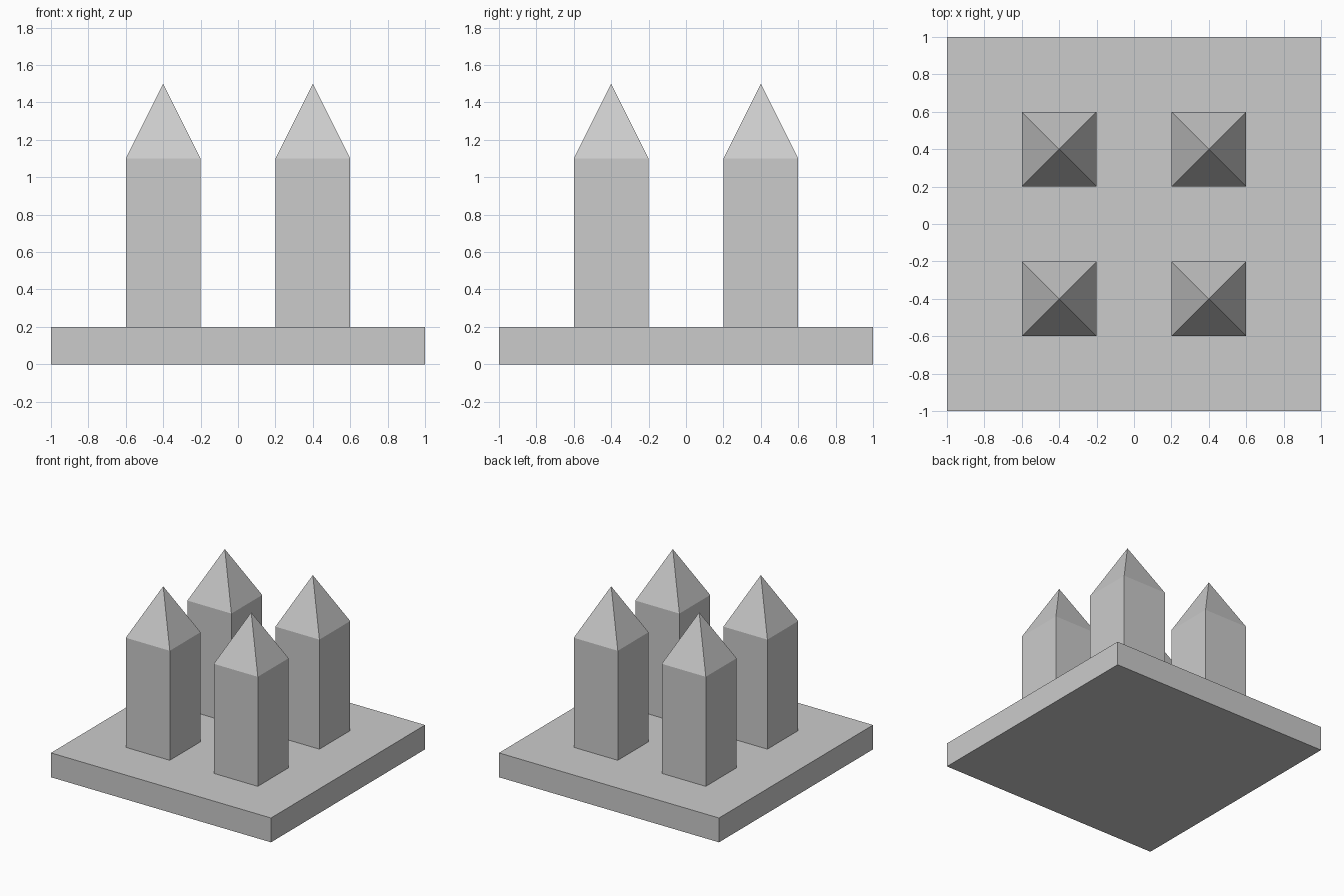
import bpy
import bmesh

if "Cube" in bpy.data.objects:
    bpy.data.objects.remove(bpy.data.objects["Cube"])

BASE_TOP = 0.2
SHAFT_TOP = 1.1
TIP = 1.5
HALF = 0.2      # half width of a tower
OFFSET = 0.4    # tower centre distance from each axis


def add_object(name, bm, location=(0, 0, 0)):
    bmesh.ops.recalc_face_normals(bm, faces=bm.faces)
    mesh = bpy.data.meshes.new(name)
    bm.to_mesh(mesh)
    bm.free()
    obj = bpy.data.objects.new(name, mesh)
    obj.location = location
    bpy.context.collection.objects.link(obj)
    return obj


def box(half, z0, z1):
    bm = bmesh.new()
    bmesh.ops.create_cube(bm, size=1)
    bmesh.ops.scale(bm, vec=(2 * half, 2 * half, z1 - z0), verts=bm.verts)
    bmesh.ops.translate(bm, vec=(0, 0, (z0 + z1) / 2), verts=bm.verts)
    return bm


def pointed_tower(name, x, y):
    # Square shaft whose top face is poked up into a pyramid
    bm = box(HALF, BASE_TOP, SHAFT_TOP)
    top = max(bm.faces, key=lambda f: f.calc_center_median().z)
    tip = bmesh.ops.poke(bm, faces=[top])["verts"][0]
    tip.co.z = TIP
    return add_object(name, bm, (x, y, 0))


# Square base slab
add_object("base", box(1.0, 0, BASE_TOP))

# Four pointed towers
for side, sx in (("left", -1), ("right", 1)):
    for end, sy in (("front", -1), ("back", 1)):
        pointed_tower(f"{end}_{side}_tower", sx * OFFSET, sy * OFFSET)
